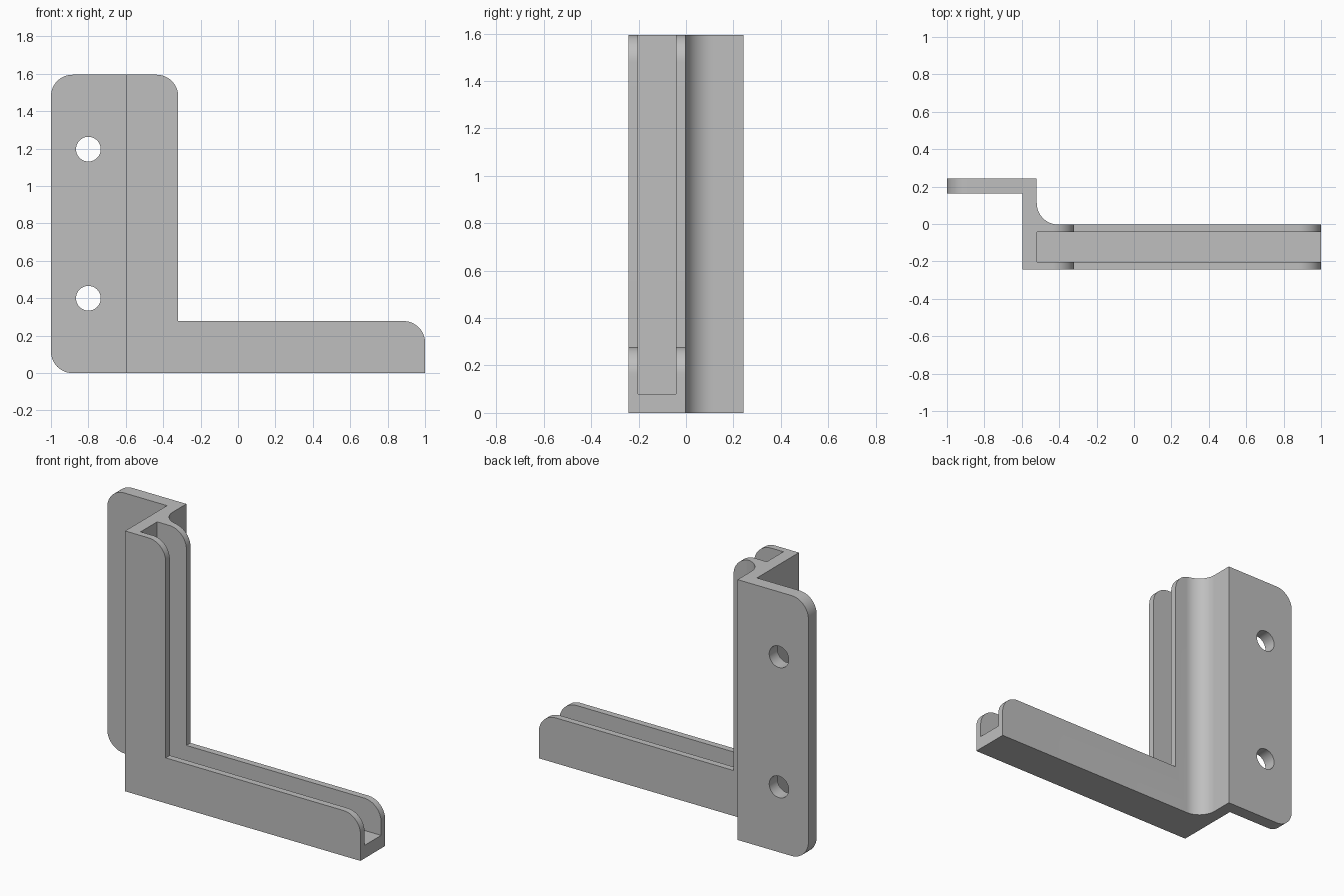
import bpy, bmesh, math
from mathutils import Vector

if "Cube" in bpy.data.objects:
    bpy.data.objects.remove(bpy.data.objects["Cube"])

H = 1.595  # overall height
SEG = 16


def arc(cx, cy, r, a0, a1, n=SEG):
    """Points on an arc, angles in degrees."""
    return [(cx + r * math.cos(math.radians(a0 + (a1 - a0) * i / n)),
             cy + r * math.sin(math.radians(a0 + (a1 - a0) * i / n))) for i in range(n + 1)]


def prism(name, points, lo, hi, axis):
    """Extrude a 2D outline along z (points are x, y) or y (points are x, z)."""
    bm = bmesh.new()
    place = (lambda p: (p[0], p[1], lo)) if axis == 'z' else (lambda p: (p[0], lo, p[1]))
    face = bm.faces.new([bm.verts.new(place(p)) for p in points])
    new = bmesh.ops.extrude_face_region(bm, geom=[face])['geom']
    shift = Vector((0, 0, hi - lo)) if axis == 'z' else Vector((0, hi - lo, 0))
    bmesh.ops.translate(bm, vec=shift, verts=[v for v in new if isinstance(v, bmesh.types.BMVert)])
    bmesh.ops.recalc_face_normals(bm, faces=bm.faces)
    mesh = bpy.data.meshes.new(name)
    bm.to_mesh(mesh)
    bm.free()
    obj = bpy.data.objects.new(name, mesh)
    bpy.context.collection.objects.link(obj)
    return obj


def combine(target, tool, operation):
    mod = target.modifiers.new(tool.name, 'BOOLEAN')
    mod.object, mod.operation, mod.solver = tool, operation, 'EXACT'
    tool.hide_render = True


# Plan section: mounting flange, web, fillet and channel block
plan = [(-1.2, 0.163), (-0.595, 0.163), (-0.595, -0.243), (1.2, -0.243), (1.2, -0.003)]
plan += arc(-0.405, 0.112, 0.115, 270, 180)
plan += [(-0.52, 0.243), (-1.2, 0.243)]
bracket = prism("corner_bracket", plan, -0.2, H + 0.2, 'z')

# Front outline: L shape with rounded corners
r = 0.115
outline = arc(-1 + r, r, r, 180, 270) + [(1, 0)]
outline += arc(1 - r, 0.278 - r, r, 0, 90) + [(-0.32, 0.278)]
outline += arc(-0.32 - r, H - r, r, 0, 90)
outline += arc(-1 + r, H - r, r, 90, 180)
tools = [(prism("front_outline", outline, -0.5, 0.5, 'y'), 'INTERSECT')]

# Panel slot, open toward the inside of the L and at both ends
slot = [(-0.518, 0.08), (1.3, 0.08), (1.3, 2), (-0.518, 2)]
tools.append((prism("slot_cutter", slot, -0.203, -0.043, 'y'), 'DIFFERENCE'))

# Screw holes
for z in (0.4, 1.197):
    circle = arc(-0.8, z, 0.066, 0, 360, 48)[:-1]
    tools.append((prism("hole_cutter", circle, 0.1, 0.4, 'y'), 'DIFFERENCE'))

for tool, operation in tools:
    combine(bracket, tool, operation)

# Bake the booleans and drop the cutters
bpy.context.view_layer.update()
deps = bpy.context.evaluated_depsgraph_get()
baked = bpy.data.meshes.new_from_object(bracket.evaluated_get(deps))
bracket.modifiers.clear()
bracket.data = baked
for tool, _ in tools:
    bpy.data.objects.remove(tool, do_unlink=True)

# Single grey colour
grey = bpy.data.materials.new("grey")
grey.diffuse_color = (0.52, 0.52, 0.52, 1)
grey.use_nodes = True
grey.node_tree.nodes["Principled BSDF"].inputs["Base Color"].default_value = grey.diffuse_color
baked.materials.clear()
baked.materials.append(grey)

bpy.context.view_layer.objects.active = bracket
bracket.select_set(True)
bpy.ops.object.shade_smooth_by_angle(angle=math.radians(30))
